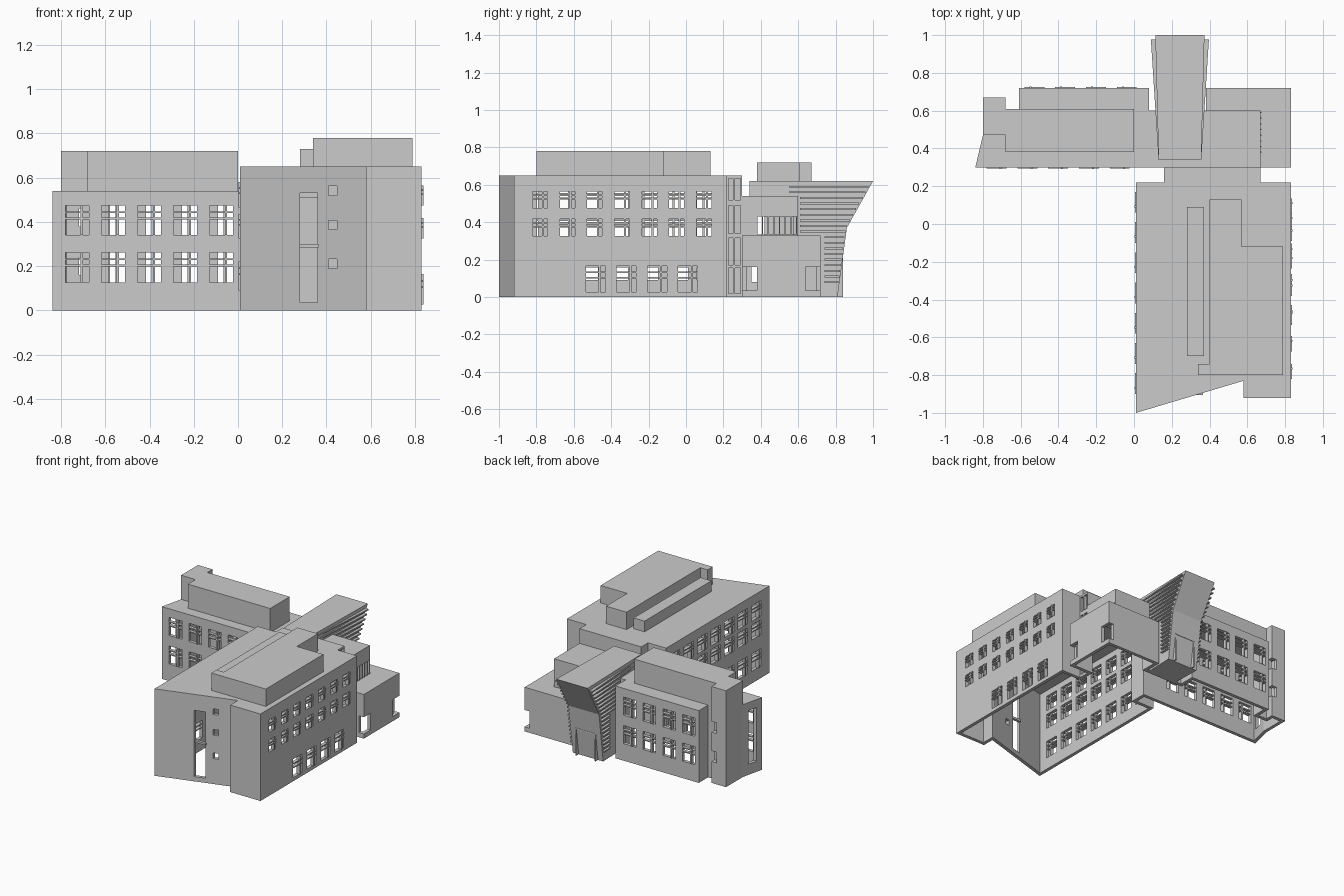
import bpy, bmesh
from mathutils import Vector

if "Cube" in bpy.data.objects:
    bpy.data.objects.remove(bpy.data.objects["Cube"])

T = 0.025  # wall thickness


def obj_from_bm(name, bm):
    bmesh.ops.recalc_face_normals(bm, faces=bm.faces)
    me = bpy.data.meshes.new(name)
    bm.to_mesh(me)
    bm.free()
    ob = bpy.data.objects.new(name, me)
    bpy.context.collection.objects.link(ob)
    return ob


def add_prism(bm, pts, z0, z1):
    lo = [bm.verts.new((x, y, z0)) for x, y in pts]
    hi = [bm.verts.new((x, y, z1)) for x, y in pts]
    bm.faces.new(lo[::-1])
    bm.faces.new(hi)
    n = len(pts)
    for i in range(n):
        j = (i + 1) % n
        bm.faces.new((lo[i], lo[j], hi[j], hi[i]))


def rect(x0, x1, y0, y1):
    return [(x0, y0), (x1, y0), (x1, y1), (x0, y1)]


def add_box(bm, x0, x1, y0, y1, z0, z1):
    add_prism(bm, rect(x0, x1, y0, y1), z0, z1)


def prism(name, pts, z0, z1):
    bm = bmesh.new()
    add_prism(bm, pts, z0, z1)
    return obj_from_bm(name, bm)


def inset(pts, d):
    # mitred inward offset of a counter-clockwise outline
    out = []
    for i, p in enumerate(pts):
        p = Vector(p)
        a = (p - Vector(pts[i - 1])).normalized()
        b = (Vector(pts[(i + 1) % len(pts)]) - p).normalized()
        na, nb = Vector((-a.y, a.x)), Vector((-b.y, b.x))
        m = p + (na + nb) * d / (1 + na.dot(nb))
        out.append((m.x, m.y))
    return out


def boolean(target, tool, op):
    mod = target.modifiers.new(op, 'BOOLEAN')
    mod.operation, mod.object, mod.solver = op, tool, 'EXACT'
    bpy.context.view_layer.objects.active = target
    bpy.ops.object.modifier_apply(modifier=mod.name)
    bpy.data.objects.remove(tool)


# Floor outlines
main = [(0.01, -1), (0.58, -0.83), (0.58, -0.92), (0.83, -0.92), (0.83, 0.22), (0.01, 0.22)]
west = [(0.08, 0.60), (0.08, 0.72), (-0.61, 0.72), (-0.61, 0.61), (-0.68, 0.61),
        (-0.68, 0.67), (-0.80, 0.67), (-0.80, 0.47)]
low = [(-0.84, 0.30), (0.83, 0.30), (0.83, 0.72), (0.38, 0.72), (0.38, 0.60)] + west
mid = [(-0.84, 0.30), (0.67, 0.30), (0.67, 0.60)] + west

# Hollow building shell, open at the bottom
shell = prism("building_shell", main, 0, 0.65)
boolean(shell, prism("tool", rect(0.16, 0.67, 0.20, 0.30), 0, 0.65), 'UNION')
boolean(shell, prism("tool", low, 0, 0.33), 'UNION')
boolean(shell, prism("tool", mid, 0, 0.54), 'UNION')
boolean(shell, prism("tool", inset(main, T), -0.1, 0.65 - T), 'DIFFERENCE')
boolean(shell, prism("tool", inset(low, T), -0.1, 0.33 - T), 'DIFFERENCE')
boolean(shell, prism("tool", inset(mid, T), -0.1, 0.54 - T), 'DIFFERENCE')
boolean(shell, prism("tool", rect(0.185, 0.645, 0.18, 0.34), -0.1, 0.51), 'DIFFERENCE')

# Window openings and their bars
cuts, bars = bmesh.new(), bmesh.new()


def wall_box(bm, axis, pos, d0, d1, a0, a1, z0, z1):
    lo, hi = sorted((pos + d0, pos + d1))
    if axis == 'x':
        add_box(bm, lo, hi, a0, a1, z0, z1)
    else:
        add_box(bm, a0, a1, lo, hi, z0, z1)


def windows(axis, pos, out, start, pitch, count, w, rows, flip=False):
    for i in range(count):
        a = start + i * pitch
        for z0, z1 in rows:
            h = z1 - z0
            wall_box(cuts, axis, pos, -0.05 * out, 0.05 * out, a, a + w, z0, z1)
            c = a + w * (0.3 if flip else 0.7)
            wall_box(bars, axis, pos, -0.02 * out, 0.008 * out, c - 0.005, c + 0.005, z0, z1)
            for f in (0.56, 0.77):
                z = z0 + h * f
                wall_box(bars, axis, pos, -0.018 * out, 0.006 * out, a, a + w, z - 0.004, z + 0.004)


wing_rows = [(0.127, 0.262), (0.34, 0.475)]
windows('y', 0.30, -1, -0.78, 0.163, 5, 0.105, wing_rows)
windows('y', 0.72, 1, -0.58, 0.163, 4, 0.105, wing_rows, True)
windows('x', 0.83, 1, -0.82, 0.146, 7, 0.08, [(0.326, 0.417), (0.475, 0.565)])
windows('x', 0.83, 1, -0.535, 0.164, 4, 0.105, [(0.027, 0.165)])
windows('x', 0.01, -1, -0.90, 0.16, 7, 0.11, [(0.09, 0.22), (0.325, 0.435), (0.465, 0.58)], True)

# Tall slit and small square openings in the angled front wall
add_box(cuts, 0.28, 0.36, -0.97, -0.85, 0.035, 0.53)
add_box(bars, 0.275, 0.365, -0.905, -0.885, 0.285, 0.30)
for z in (0.19, 0.365, 0.52):
    add_box(cuts, 0.41, 0.447, -0.93, -0.82, z, z + 0.042)
# Strip windows of the connector
for z0, z1 in ((0.02, 0.155), (0.17, 0.315), (0.34, 0.49), (0.52, 0.635)):
    add_box(cuts, 0.65 if z0 > 0.5 else 0.63, 0.70, 0.228, 0.25, z0, z1)
    add_box(cuts, 0.65 if z0 > 0.5 else 0.63, 0.70, 0.262, 0.292, z0, z1)
# Corner openings of the low block and the end tower, slit of the end wall
for y0, y1 in ((0.28, 0.38), (0.64, 0.74)):
    add_box(cuts, 0.79, 0.86, y0, y1, 0.035, 0.16)
for z in (0.16, 0.38):
    add_box(cuts, -0.72, -0.66, 0.635, 0.70, z, z + 0.08)
add_box(cuts, -0.87, -0.78, 0.35, 0.42, 0.08, 0.48)
# Band window with upright bars above the low roof
add_box(cuts, 0.63, 0.70, 0.38, 0.595, 0.335, 0.43)
for i in range(8):
    y = 0.38 + i * 0.03
    add_box(bars, 0.65, 0.676, y - 0.003, y + 0.003, 0.33, 0.432)

boolean(shell, obj_from_bm("window_cutter", cuts), 'DIFFERENCE')
obj_from_bm("window_bars", bars)

# Roof structures
prism("main_roof_house", [(0.34, -0.80), (0.79, -0.80), (0.79, -0.12), (0.57, -0.12), (0.57, 0.13),
                          (0.40, 0.13), (0.40, -0.74), (0.34, -0.74)], 0.65, 0.78)
prism("main_roof_duct", rect(0.28, 0.37, -0.70, 0.09), 0.65, 0.73)
prism("wing_roof_house", [(-0.80, 0.47), (-0.68, 0.47), (-0.68, 0.38), (0, 0.38), (0, 0.61),
                          (-0.68, 0.61), (-0.68, 0.67), (-0.80, 0.67)], 0.54, 0.72)

# Flared, leaning entrance tower
CX = 0.243


def half(y, wide):
    return 0.113 + (y - 0.34) / 0.66 * (0.042 if wide else 0.017)


def front(z):
    return 0.81 + z / 0.37 * 0.05 if z < 0.37 else 0.86 + (z - 0.37) / 0.25 * 0.14


profile = [(0.34, 0.54), (0.60, 0.54), (0.60, 0), (0.81, 0), (0.86, 0.37), (1.0, 0.62), (0.34, 0.62)]
bm = bmesh.new()
sides = [[bm.verts.new((CX + s * half(y, False), y, z)) for y, z in profile] for s in (-1, 1)]
bm.faces.new(sides[0])
bm.faces.new(sides[1][::-1])
for i in range(len(profile)):
    j = (i + 1) % len(profile)
    bm.faces.new((sides[0][i], sides[0][j], sides[1][j], sides[1][i]))
obj_from_bm("entrance_tower", bm)

# Door frame on the entrance
bm = bmesh.new()
for x0, x1, z0, z1 in ((0.16, 0.168, 0, 0.2), (0.32, 0.328, 0, 0.2), (0.16, 0.328, 0.2, 0.208)):
    y = front(z0)
    add_box(bm, x0, x1, y - 0.02, front(z1) + 0.002, z0, z1)
obj_from_bm("entrance_door_frame", bm)

# Louvre slats on both sides of the entrance
bm = bmesh.new()
for i in range(18):
    z = 0.075 + i * 0.03
    y0 = 0.345 if z > 0.55 else 0.61 if z > 0.335 else 0.74
    y1 = front(z) - 0.004
    for s in (-1, 1):
        pts = [(CX + s * (half(y0, False) - 0.004), y0), (CX + s * half(y0, True), y0),
               (CX + s * half(y1, True), y1), (CX + s * (half(y1, False) - 0.004), y1)]
        add_prism(bm, pts, z, z + 0.01)
obj_from_bm("entrance_slats", bm)
